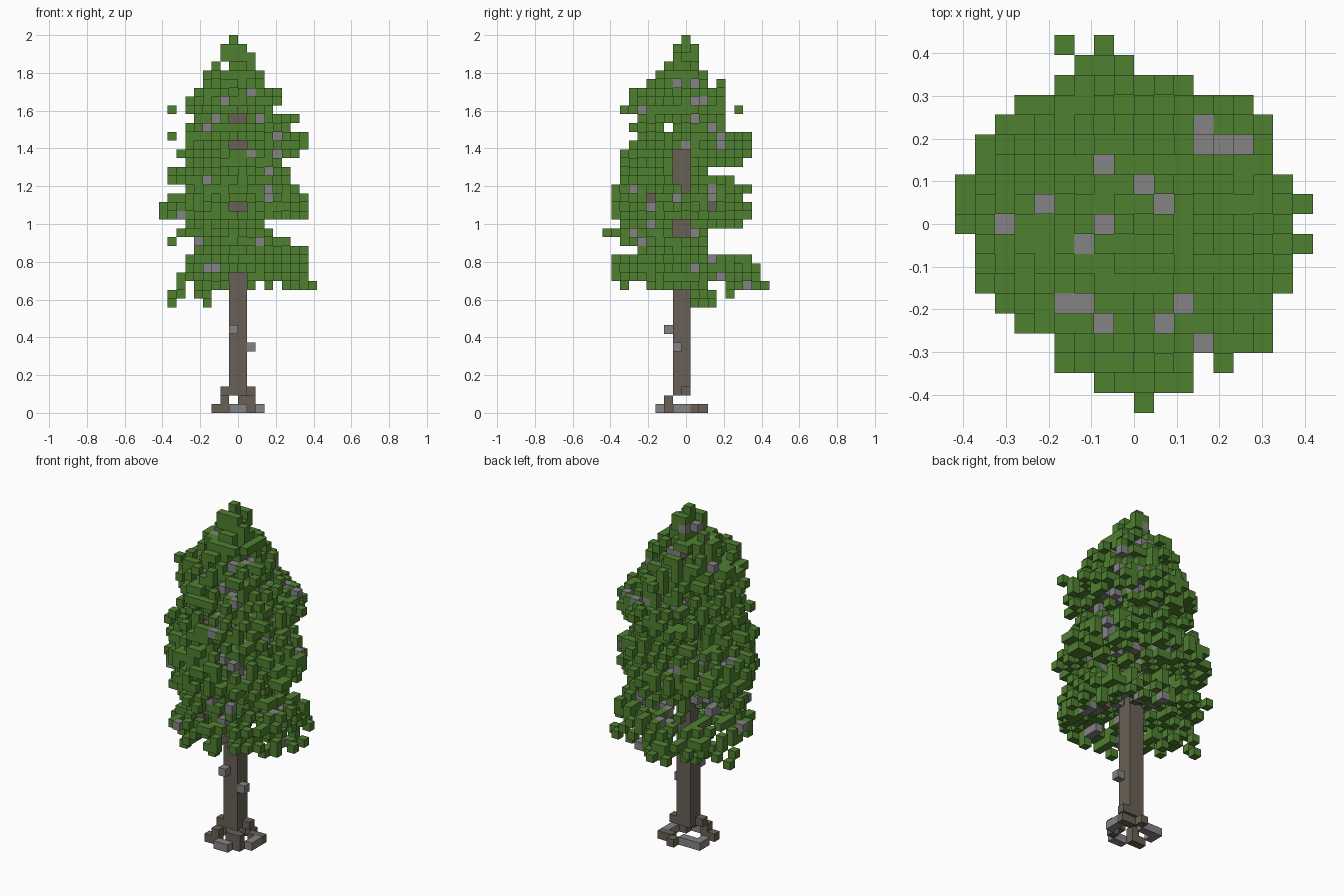
import bpy
import bmesh
import random
from mathutils import Vector

random.seed(11)
CELL = 2 / 43                                # the tree is 43 blocks tall
ORIGIN = Vector((-9 * CELL, -9.5 * CELL, 0))
MID = 8.5                                    # trunk centre in block units

if "Cube" in bpy.data.objects:
    bpy.data.objects.remove(bpy.data.objects["Cube"])


def make_material(name, color):
    mat = bpy.data.materials.new(name)
    mat.use_nodes = True
    mat.diffuse_color = (*color, 1)
    mat.node_tree.nodes["Principled BSDF"].inputs["Base Color"].default_value = (*color, 1)
    return mat


MATERIALS = {
    "leaf": make_material("needle green", (0.078, 0.215, 0.03)),
    "bark": make_material("bark brown", (0.14, 0.118, 0.092)),
    "twig": make_material("lichen grey", (0.225, 0.23, 0.225)),
}

# Unit square for each of the six directions
SIDES = []
for axis in range(3):
    for sign in (-1, 1):
        normal, u, v = Vector(), Vector(), Vector()
        normal[axis], u[(axis + 1) % 3], v[(axis + 2) % 3] = sign, 0.5, 0.5
        loop = [-u - v, u - v, u + v, v - u]
        corners = loop if sign > 0 else loop[::-1]
        SIDES.append((normal, [normal / 2 + c for c in corners]))

blocks = {}                                  # (x, y, z) -> (part name, material key)


def put(part, material, *cells):
    for cell in cells:
        blocks[cell] = (part, material)


def neighbours(cell):
    return [tuple(int(a + b) for a, b in zip(cell, normal)) for normal, _ in SIDES]


# Trunk, two blocks wide
for z in range(2, 36):
    put("trunk", "bark", *((x, y, z) for x in (8, 9) for y in (8, 9)))

# Roots: a broken ring on the ground with steps up to the trunk
put("roots", "bark", (6, 7, 0), (7, 7, 0), (10, 7, 0), (11, 10, 0), (10, 10, 0),
    (9, 11, 0), (7, 7, 1), (9, 7, 1), (10, 7, 1), (7, 8, 2), (10, 9, 2))
put("roots", "twig", (8, 6, 0), (9, 6, 0), (11, 8, 0), (11, 9, 0), (6, 9, 0),
    (6, 10, 0), (7, 10, 0), (8, 10, 0))

# Bare twig stubs on the trunk
put("twig_stubs", "twig", (8, 7, 9), (10, 8, 7))

CROWN = ("needles", "twigs", "branches")


def add_foliage(cell, depth, density):
    """Maybe fill one block of the crown; twigs sit deep, needles at the rim."""
    touching = sum(blocks.get(n, ("", ""))[0] in CROWN for n in neighbours(cell))
    if cell in blocks or random.random() > density * 0.58 ** touching:
        return
    roll = random.random()
    if roll < (0.3 if depth < 0.3 else 0.13 if depth < 0.7 else 0.025):
        put("twigs", "twig", cell)
    elif roll > 0.94 and depth < 0.4:
        put("branches", "bark", cell)
    else:
        put("needles", "leaf", cell)


# Crown layers from the bottom up: number of rows, then x and y limits
LAYERS = [
    (1, 2, 16, 2, 17), (1, 2, 16, 1, 17), (1, 3, 16, 1, 17), (1, 3, 16, 1, 16),
    (1, 4, 16, 4, 11), (1, 4, 14, 2, 11), (1, 2, 12, 1, 11), (1, 3, 11, 2, 15),
    (2, 0, 16, 1, 16), (1, 1, 16, 1, 15), (1, 3, 15, 1, 16), (1, 1, 14, 2, 14),
    (1, 1, 14, 2, 11), (1, 3, 13, 2, 15), (1, 2, 15, 2, 16), (1, 3, 16, 3, 16),
    (1, 3, 16, 4, 16), (1, 3, 14, 3, 13), (1, 4, 14, 4, 13), (1, 3, 12, 2, 13),
    (1, 3, 13, 3, 13), (1, 4, 13, 3, 13), (1, 5, 11, 5, 13), (1, 5, 11, 6, 11),
    (1, 8, 10, 7, 10), (1, 7, 10, 8, 10), (1, 7, 9, 8, 10), (1, 8, 8, 9, 9),
]
# Plan outline of the whole crown: x limits for each y row, front to back
OUTLINE = [
    (9, 9), (7, 11), (5, 13), (5, 15), (3, 15), (2, 16), (1, 16), (1, 16), (1, 16),
    (0, 16), (0, 16), (0, 16), (0, 16), (1, 16), (2, 16), (3, 15), (3, 11), (4, 8),
]
FRONT_GAPS = {14, 15, 23, 30, 33}            # rows where the trunk shows in front
SIDE_GAPS = {20, 21, 26, 27, 28, 29}         # rows where it shows on the left side


def reach(value, low, high):
    """Distance from the trunk as a share of the layer's limit on that side."""
    offset = value - MID
    limit = high - MID if offset > 0 else MID - low
    return abs(offset) / max(limit + 0.35, 0.01)


def in_gap(x, y, z):
    """Open spaces between the tiers."""
    front = z in FRONT_GAPS and x in (8, 9) and y < 8
    side = z in SIDE_GAPS and y in (8, 9) and x > 9
    back_right = 17 <= z <= 20 and x < 8 and y > 9
    front_left = z in (19, 20) and x - y > 7
    under_crown = z < 17 and max(abs(x - MID), abs(y - MID)) < 2 * (17 - z)
    return front or side or back_right or front_left or under_crown


# Outlying sprigs
put("needles", "leaf", (1, 8, 34), (15, 4, 33), (9, 15, 34), (1, 9, 31),
    (6, 9, 39), (1, 9, 19), (17, 10, 14), (17, 8, 14), (5, 18, 14), (7, 18, 14),
    (9, 0, 20), (15, 3, 22), (14, 3, 23), (8, 9, 42), (8, 8, 41), (8, 9, 41))

z = 14
for rows, x0, x1, y0, y1 in LAYERS:
    for z in range(z, z + rows):
        for y in range(y0, y1 + 1):
            left, right = OUTLINE[y]
            for x in range(max(x0, left), min(x1, right) + 1):
                rx, ry = reach(x, x0, x1), reach(y, y0, y1)
                depth = rx ** 2.4 + ry ** 2.4
                if depth <= 1 and not in_gap(x, y, z):
                    tip = 0.85 if max(rx, ry) > 0.9 else 0.64
                    add_foliage((x, y, z), depth, 2.5 if z > 37 else tip)
    z += 1

# Drooping branch tips at the back right
for z in (12, 13):
    for x in range(1, 6):
        for y in range(10, 16):
            if 3 < abs(x - 8) + abs(y - 8) < 12:
                add_foliage((x, y, z), 1, 0.25 * (z - 11))


def build_part(part):
    """Mesh every block of a part, leaving out faces hidden by neighbours."""
    mesh = bpy.data.meshes.new(part)
    keys = sorted({m for p, m in blocks.values() if p == part})
    for key in keys:
        mesh.materials.append(MATERIALS[key])
    bm = bmesh.new()
    for cell, (owner, key) in blocks.items():
        if owner != part:
            continue
        centre = Vector(cell) + Vector((0.5, 0.5, 0.5))
        for beside, (_, corners) in zip(neighbours(cell), SIDES):
            if beside in blocks:
                continue
            face = bm.faces.new([bm.verts.new(ORIGIN + (centre + c) * CELL) for c in corners])
            face.material_index = keys.index(key)
    bm.to_mesh(mesh)
    bm.free()
    bpy.context.scene.collection.objects.link(bpy.data.objects.new(part, mesh))


for part in sorted({p for p, m in blocks.values()}):
    build_part(part)
